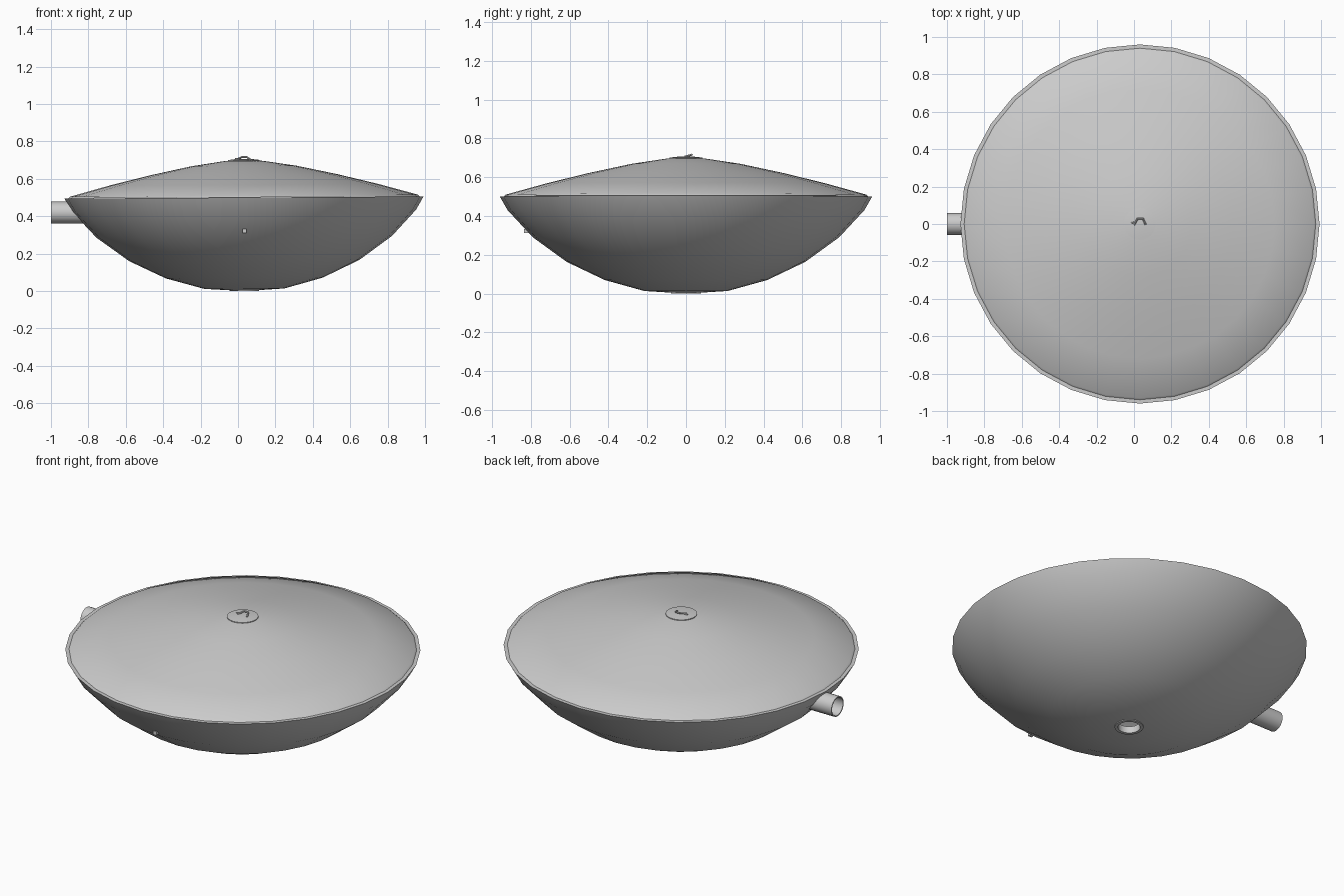
import bpy, math
from mathutils import Vector

cube = bpy.data.objects.get("Cube")
if cube:
    bpy.data.objects.remove(cube, do_unlink=True)

CENTRE = Vector((0.035, 0, 0))
TILT = -0.006

grey = bpy.data.materials.new("plain grey")
grey.use_nodes = True
colour = (0.6, 0.6, 0.6, 1)
grey.diffuse_color = colour
grey.node_tree.nodes["Principled BSDF"].inputs["Base Color"].default_value = colour


def finish(obj, name, angle=35):
    obj.name = name
    obj.data.materials.append(grey)
    bpy.ops.object.select_all(action="DESELECT")
    obj.select_set(True)
    bpy.context.view_layer.objects.active = obj
    bpy.ops.object.shade_smooth_by_angle(angle=math.radians(angle))
    return obj


def lathe(name, profile, sides=32, closed=False):
    """Revolve (radius, height) points about z; a zero radius makes a pole."""
    verts, faces, rings = [], [], []
    for r, z in profile:
        start = len(verts)
        count = sides if r > 0 else 1
        for i in range(count):
            a = math.tau * i / sides
            verts.append((r * math.cos(a), r * math.sin(a), z))
        rings.append([start + i % count for i in range(sides)])
    pairs = list(zip(rings, rings[1:]))
    if closed:
        pairs.append((rings[-1], rings[0]))
    for low, high in pairs:
        for i in range(sides):
            j = (i + 1) % sides
            face = [low[i], low[j], high[j], high[i]]
            faces.append(list(dict.fromkeys(face)))
    mesh = bpy.data.meshes.new(name)
    mesh.from_pydata(verts, [], faces)
    obj = bpy.data.objects.new(name, mesh)
    bpy.context.collection.objects.link(obj)
    obj.location = CENTRE
    obj.rotation_euler.y = TILT
    return finish(obj, name)


def box(name, centre, size):
    bpy.ops.mesh.primitive_cube_add(size=1, location=CENTRE + Vector(centre))
    obj = bpy.context.object
    obj.scale = size
    return finish(obj, name)


def rod(name, a, b, radius):
    a, b = Vector(a), Vector(b)
    bpy.ops.mesh.primitive_cylinder_add(vertices=8, radius=radius, depth=(b - a).length,
                                        location=CENTRE + (a + b) / 2)
    obj = bpy.context.object
    obj.rotation_euler = (b - a).to_track_quat("Z", "Y").to_euler()
    return finish(obj, name)


# Bowl: outer wall, flat rim and inner wall, with a drain hole in the base
lathe("bowl", [(0.07, 0.004), (0.215, 0.013), (0.42, 0.07), (0.615, 0.163), (0.79, 0.29),
               (0.92, 0.43), (0.96, 0.5), (0.93, 0.5), (0.89, 0.43), (0.76, 0.3),
               (0.59, 0.185), (0.4, 0.095), (0.2, 0.04), (0.07, 0.03)], closed=True)

# Drain collar under the bowl
lathe("drain_collar", [(0.06, 0), (0.078, 0), (0.078, 0.04), (0.06, 0.04)], closed=True)

# Shallow domed lid resting inside the rim
lathe("lid", [(0.94, 0.501), (0.93, 0.51), (0.72, 0.568), (0.5, 0.622),
              (0.28, 0.669), (0.1, 0.696), (0, 0.7)])

# Round cap plate at the peak of the lid
lathe("lid_cap", [(0.085, 0.694), (0.085, 0.701), (0.04, 0.706), (0, 0.707)])

# Small bent wire handle on the cap
lugs = [(-0.035, -0.005, 0.706), (-0.015, 0.03, 0.716),
        (0.012, 0.03, 0.716), (0.028, -0.005, 0.706)]
for i, (a, b) in enumerate(zip(lugs, lugs[1:])):
    rod(f"handle_bar_{i + 1}", a, b, 0.005)
rod("handle_spur", (-0.05, 0.006, 0.706), (-0.02, 0.012, 0.711), 0.004)

# Hollow side pipe, open at its outer end
pipe = lathe("side_pipe", [(0.058, 0), (0.058, 0.24), (0.052, 0.24), (0.052, 0)],
             sides=24, closed=True)
pipe.location = (-0.76, 0, 0.42)
pipe.rotation_euler = (0, -math.pi / 2, 0)

# Little square stud on the front wall
box("front_stud", (0, -0.815, 0.322), (0.022, 0.04, 0.022))
